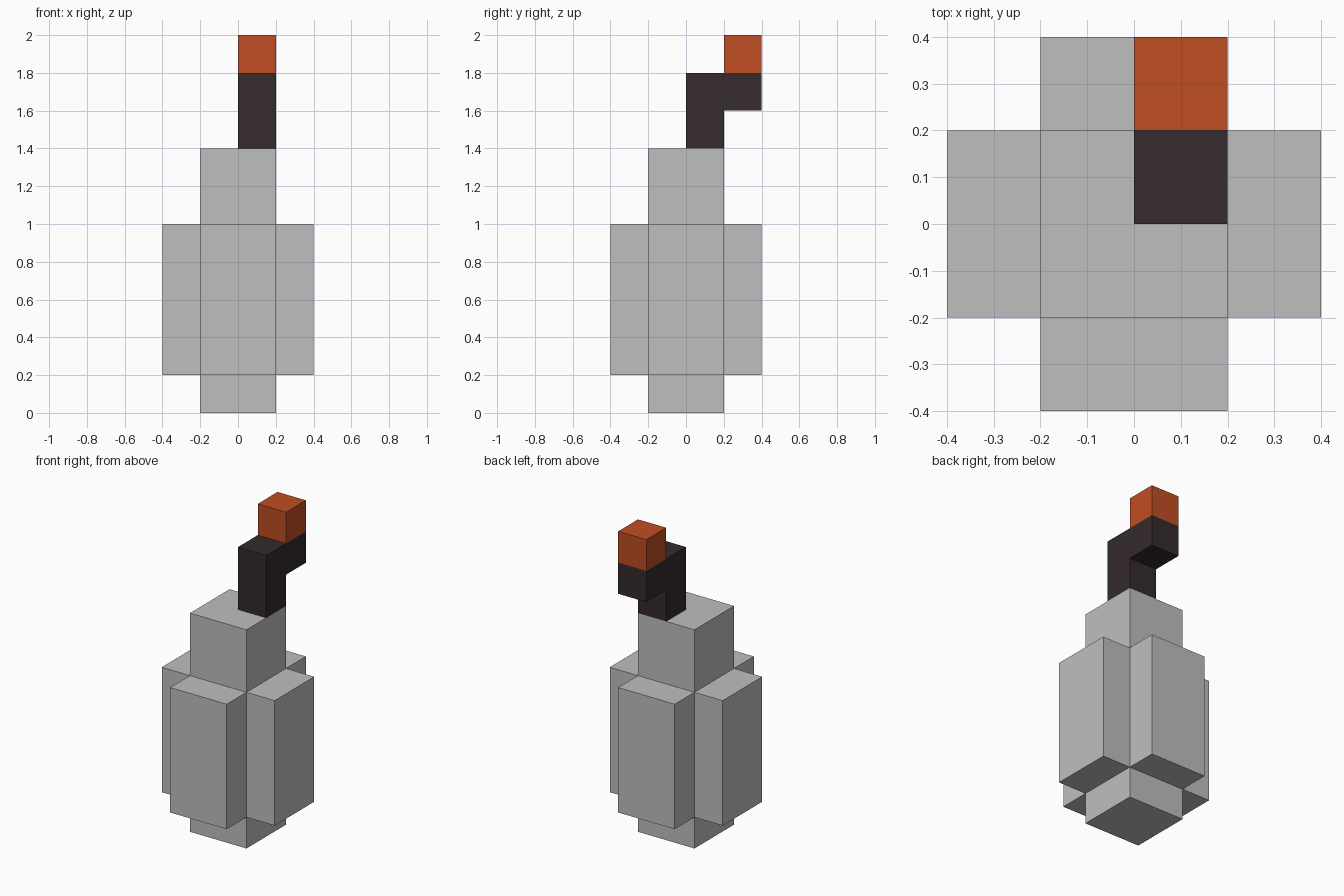
import bpy
import bmesh
from mathutils import Vector

cube = bpy.data.objects.get("Cube")
if cube:
    bpy.data.objects.remove(cube, do_unlink=True)


def make_material(name, color):
    mat = bpy.data.materials.new(name)
    mat.use_nodes = True
    mat.diffuse_color = color
    mat.node_tree.nodes["Principled BSDF"].inputs["Base Color"].default_value = color
    return mat


def finish(name, bm, mat):
    bmesh.ops.recalc_face_normals(bm, faces=bm.faces)
    mesh = bpy.data.meshes.new(name)
    bm.to_mesh(mesh)
    bm.free()
    mesh.materials.append(mat)
    obj = bpy.data.objects.new(name, mesh)
    bpy.context.collection.objects.link(obj)
    return obj


def box(name, low, high, mat):
    """Box spanning two opposite corners."""
    low, high = Vector(low), Vector(high)
    bm = bmesh.new()
    bmesh.ops.create_cube(bm, size=1)
    bmesh.ops.scale(bm, vec=high - low, verts=bm.verts)
    bmesh.ops.translate(bm, vec=(low + high) / 2, verts=bm.verts)
    return finish(name, bm, mat)


def extrude_x(name, profile, x0, x1, mat):
    """Solid made by extruding a (y, z) profile along x."""
    bm = bmesh.new()
    face = bm.faces.new([bm.verts.new((x0, y, z)) for y, z in profile])
    result = bmesh.ops.extrude_face_region(bm, geom=[face], use_keep_orig=True)
    moved = [v for v in result["geom"] if isinstance(v, bmesh.types.BMVert)]
    bmesh.ops.translate(bm, vec=(x1 - x0, 0, 0), verts=moved)
    return finish(name, bm, mat)


grey = make_material("light grey", (0.52, 0.52, 0.52, 1))
charcoal = make_material("charcoal", (0.036, 0.024, 0.025, 1))
orange = make_material("ember orange", (0.52, 0.075, 0.016, 1))

# Central body column
box("body_core", (-0.2, -0.2, 0), (0.2, 0.2, 1.4), grey)

# Raised panels on the four sides
box("front_panel", (-0.2, -0.4, 0.2), (0.2, -0.2, 1.0), grey)
box("back_panel", (-0.2, 0.2, 0.2), (0.2, 0.4, 1.0), grey)
box("left_panel", (0.2, -0.2, 0.2), (0.4, 0.2, 1.0), grey)
box("right_panel", (-0.4, -0.2, 0.2), (-0.2, 0.2, 1.0), grey)

# Bent fuse and its glowing tip
extrude_x("fuse", [(0, 1.4), (0.2, 1.4), (0.2, 1.6), (0.4, 1.6), (0.4, 1.8), (0, 1.8)],
          0, 0.2, charcoal)
box("fuse_tip", (0, 0.2, 1.8), (0.2, 0.4, 2.0), orange)
